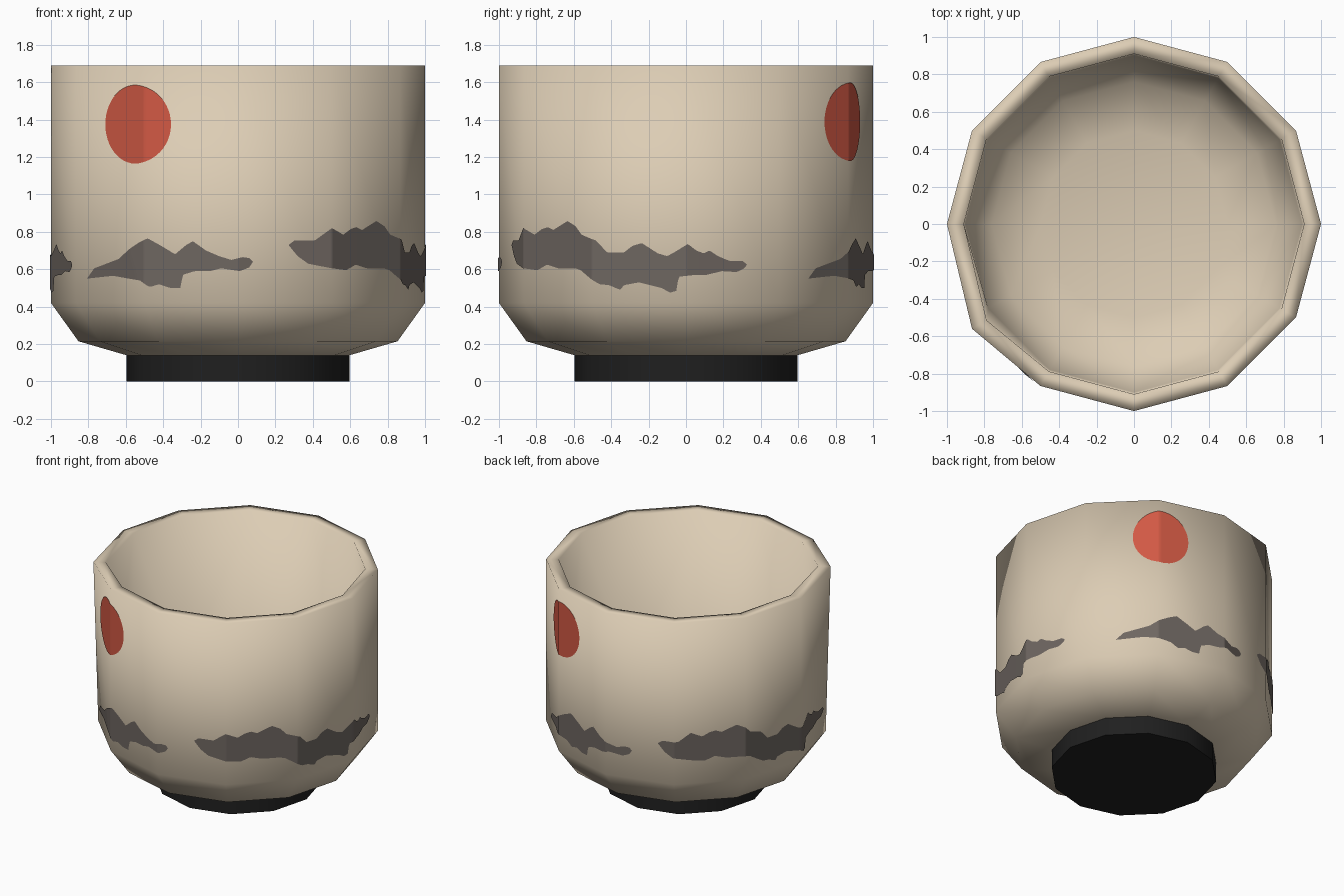
import bpy, bmesh, math
from mathutils import Vector
from mathutils.bvhtree import BVHTree

if "Cube" in bpy.data.objects:
    bpy.data.objects.remove(bpy.data.objects["Cube"])

SIDES = 12


def material(name, rgb):
    m = bpy.data.materials.new(name)
    m.diffuse_color = (*rgb, 1)
    m.use_nodes = True
    m.node_tree.nodes["Principled BSDF"].inputs["Base Color"].default_value = m.diffuse_color
    return m


CREAM = material("cream_glaze", (0.72, 0.61, 0.46))
BLACK = material("black_foot", (0.014, 0.014, 0.014))
RED = material("sun_red", (0.64, 0.10, 0.058))
GREY = material("mountain_grey", (0.155, 0.132, 0.118))


def finish(bm, name, mat, sharp=None):
    me = bpy.data.meshes.new(name)
    bm.to_mesh(me)
    me.materials.append(mat)
    me.shade_smooth()
    if sharp:
        me.set_sharp_from_angle(angle=math.radians(sharp))
    ob = bpy.data.objects.new(name, me)
    bpy.context.collection.objects.link(ob)
    return ob


def lathe(profile):
    """Twelve-sided turned shape; a zero radius makes a pole."""
    bm = bmesh.new()
    rings = []
    for r, z in profile:
        if r == 0:
            rings.append([bm.verts.new((0, 0, z))] * SIDES)
        else:
            rings.append([bm.verts.new((r * math.cos(t), r * math.sin(t), z))
                          for t in (math.tau * i / SIDES for i in range(SIDES))])
    for a, b in zip(rings, rings[1:]):
        for i in range(SIDES):
            j = (i + 1) % SIDES
            bm.faces.new(list(dict.fromkeys((a[i], a[j], b[j], b[i]))))
    return bm, rings


# Foot
foot, _ = lathe([(0, 0), (0.595, 0), (0.595, 0.14)])
finish(foot, "foot", BLACK, 40)

# Bowl, with one rim corner pushed slightly out of line
bowl, rings = lathe([(0, 0.14), (0.595, 0.14), (0.853, 0.215), (1, 0.42), (1, 1.69),
                     (0.91, 1.69), (0.90, 0.48), (0.76, 0.29), (0.5, 0.22), (0, 0.21)])
for ring in rings[4:6]:
    ring[7].co.y -= 0.06
bmesh.ops.triangulate(bowl, faces=bowl.faces[:])
tree = BVHTree.FromBMesh(bowl)
finish(bowl, "bowl", CREAM)


def on_wall(deg, z):
    """Point just outside the wall at a given bearing and height."""
    t = math.radians(deg + 0.001)
    d = Vector((math.cos(t), math.sin(t), 0))
    hit = tree.ray_cast(d * 3 + Vector((0, 0, z)), -d)[0]
    return hit + d * 0.005


def bearing(u, view):
    """Bearing of the wall point seen at sideways position u in a side view."""
    a = abs(u)
    if a < 0.5:
        depth = 1 - 0.268 * a
    elif a < 0.866:
        depth = 1.366 - a
    else:
        depth = 0.5 - 3.73 * (a - 0.866)
    return view + math.degrees(math.atan2(u, depth))


def paint(name, mat, degs, low, high, turn=0, lift=0, rows=4):
    """Thin painted sheet between two height functions of the bearing."""
    bm = bmesh.new()
    cols = []
    for d in degs:
        lo, hi = low(d) + lift, high(d) + lift
        cols.append([bm.verts.new(on_wall(d + turn, lo + (hi - lo) * k / rows))
                     for k in range(rows + 1)])
    for a, b in zip(cols, cols[1:]):
        for k in range(rows):
            bm.faces.new((a[k], b[k], b[k + 1], a[k + 1]))
    bmesh.ops.remove_doubles(bm, verts=bm.verts[:], dist=0.0005)
    finish(bm, name, mat)


def line(points, view):
    """Piecewise-linear height function from (sideways, height) in hundredths."""
    pts = [(bearing(u / 100, view), z / 100) for u, z in points]

    def f(d):
        for (d0, z0), (d1, z1) in zip(pts, pts[1:]):
            if d <= d1:
                return z0 + (z1 - z0) * max(0, (d - d0) / (d1 - d0))
        return pts[-1][1]
    return f, pts[0][0], pts[-1][0]


def steps(start, end):
    n0, n1 = math.ceil(start * 2), math.floor(end * 2)
    return [start] + [n / 2 for n in range(n0, n1 + 1) if start < n / 2 < end] + [end]


# Mountain ranges: small one seen from the front, long one seen from the right
SMALL_TOP = [(-80, 55), (-76, 60.5), (-63, 65.5), (-57, 71), (-53, 74), (-48, 76.5), (-40, 72),
             (-33.5, 68), (-27.5, 73), (-24, 75), (-17, 70), (-10, 67), (-3.5, 65),
             (2.5, 66.5), (6, 66), (8, 64)]
SMALL_LOW = [(-80, 55), (-71, 56), (-66, 56.5), (-58, 55), (-52, 54), (-47, 50.5), (-42, 52),
             (-36, 50), (-30.5, 50), (-29.5, 57), (-23, 59), (-15, 59), (-9, 60.5),
             (1, 59), (6, 61), (8, 64)]
LONG_TOP = [(-92.8, 73), (-91.9, 75.5), (-89, 75.5), (-86.6, 82), (-80.6, 78.5), (-76.6, 81.5),
            (-73.6, 82.5), (-70.6, 81), (-63, 85.8), (-58.7, 83), (-55.6, 78.5), (-48, 75.5),
            (-42, 69), (-33, 69), (-28.5, 72.5), (-23.5, 74), (-15, 68.5), (-10, 67),
            (-5.5, 69.5), (1, 73.5), (5.5, 70), (9.5, 68.5), (12.5, 70), (17, 67),
            (23, 64.5), (30, 64.5), (32.5, 62.5)]
LONG_LOW = [(-92.8, 73), (-91.5, 67), (-90, 63), (-86.6, 60.5), (-79, 59.5), (-74, 62.5),
            (-68, 60.5), (-59, 60.5), (-56, 59.5), (-52, 56), (-46, 52), (-41, 51.5),
            (-35, 49), (-33, 51.5), (-25, 53), (-19, 51.5), (-13, 50), (-8.5, 47.5),
            (-5, 48.5), (-4, 56), (5, 57), (11, 57), (19, 59), (27, 58.5), (31, 60.5),
            (32.5, 62.5)]

for name, top, low, view in (("small_range", SMALL_TOP, SMALL_LOW, 270),
                             ("long_range", LONG_TOP, LONG_LOW, 360)):
    high_f, start, end = line(top, view)
    low_f = line(low, view)[0]
    for side, turn in (("front", 0), ("back", -173)):
        paint(f"{name}_{side}", GREY, steps(start, end), low_f, high_f, turn)


# Suns
def sun_half(d):
    return 0.21 * math.sqrt(max(0, 1 - ((d - 236.5) / 12) ** 2))


sun_degs = sorted(set([236.5 - 12 * math.cos(math.pi * k / 24) for k in range(25)] + [235, 240]))
for side, turn, lift in (("front", 0, 0), ("back", -175, 0.013)):
    paint(f"sun_{side}", RED, sun_degs, lambda d: 1.375 - sun_half(d),
          lambda d: 1.375 + sun_half(d), turn, lift)
